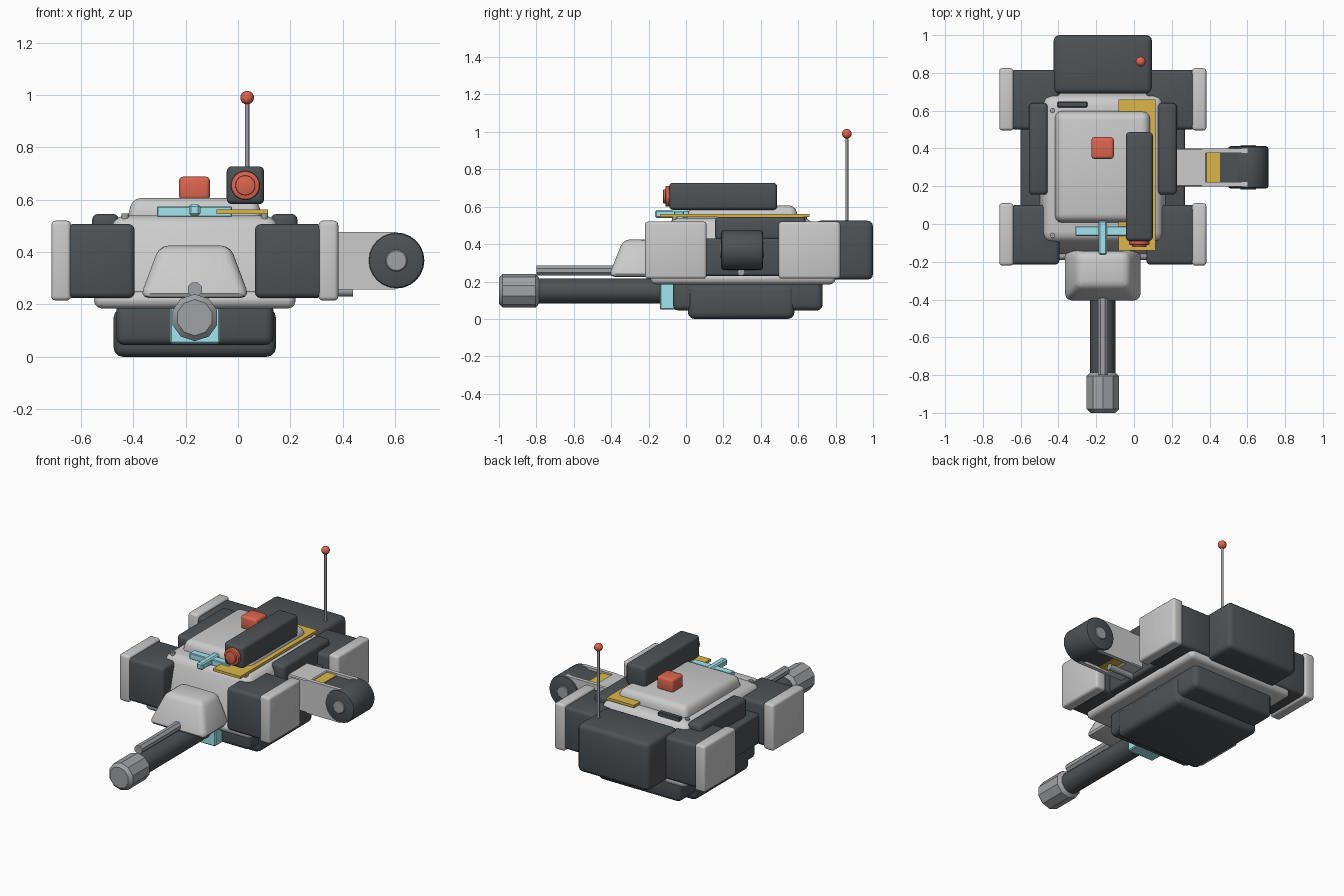
import bpy, bmesh, math
from mathutils import Matrix, Vector

if "Cube" in bpy.data.objects:
    bpy.data.objects.remove(bpy.data.objects["Cube"])

CX = -0.165  # hull centre line


def mat(name, rgb):
    m = bpy.data.materials.new(name)
    m.diffuse_color = (*rgb, 1)
    m.use_nodes = True
    m.node_tree.nodes["Principled BSDF"].inputs["Base Color"].default_value = m.diffuse_color
    return m


DARK = mat("dark", (0.075, 0.085, 0.093))
STEEL = mat("steel", (0.35, 0.36, 0.38))
RED = mat("red", (0.72, 0.13, 0.08))
CYAN = mat("cyan", (0.36, 0.78, 0.86))
GOLD = mat("gold", (0.72, 0.47, 0.07))


def finish(name, bm, material, bevel, seg, limit=50):
    if bevel:
        bm.normal_update()
        edges = [e for e in bm.edges if e.calc_face_angle(0) > math.radians(limit)]
        bmesh.ops.bevel(bm, geom=edges, offset=bevel, segments=seg, profile=0.5, affect='EDGES')
    bmesh.ops.recalc_face_normals(bm, faces=bm.faces)
    me = bpy.data.meshes.new(name)
    bm.to_mesh(me)
    bm.free()
    for p in me.polygons:
        p.use_smooth = True
    me.set_sharp_from_angle(angle=math.radians(32))
    if material:
        me.materials.append(material)
    ob = bpy.data.objects.new(name, me)
    bpy.context.collection.objects.link(ob)
    return ob


def block(name, x, y, z, material=None, bevel=0.0, seg=3, top=(0, 0, 0, 0)):
    """Box from ranges; top = inward shift of the top face at -x, +x, -y, +y."""
    bm = bmesh.new()
    bmesh.ops.create_cube(bm, size=1)
    for v in bm.verts:
        i, j, k = (int(c > 0) for c in v.co)
        p = Vector((x[i], y[j], z[k]))
        if k:
            p.x += -top[1] if i else top[0]
            p.y += -top[3] if j else top[2]
        v.co = p
    return finish(name, bm, material, bevel, seg, 40)


def rod(name, a, b, r, material=None, sides=24, bevel=0.0, seg=2, spin=0.0):
    a, b = Vector(a), Vector(b)
    bm = bmesh.new()
    bmesh.ops.create_cone(bm, cap_ends=True, segments=sides, radius1=r, radius2=r, depth=(b - a).length)
    m = Matrix.Translation((a + b) / 2) @ (b - a).to_track_quat('Z', 'Y').to_matrix().to_4x4()
    bm.transform(m @ Matrix.Rotation(spin, 4, 'Z'))
    return finish(name, bm, material, bevel, seg)


# Underside and hull
block("belly_upper", (-0.465, 0.135), (-0.07, 0.73), (0.045, 0.21), DARK, 0.03)
block("belly_lower", (-0.475, 0.145), (0.01, 0.58), (0, 0.185), DARK, 0.035)
block("skirt_plate", (-0.55, 0.22), (-0.19, 0.8), (0.185, 0.25), None, 0.03)
block("hull", (-0.54, 0.21), (-0.17, 0.76), (0.215, 0.54), None, 0.045, 3, (0.065, 0.065, 0.085, 0.09))
block("roof_plate", (-0.425, 0.095), (0.0, 0.605), (0.51, 0.607), None, 0.035, 3, (0.02, 0.02, 0.02, 0.02))
block("hull_side_core", (-0.6, 0.27), (0.0, 0.6), (0.23, 0.43), DARK, 0.015)
block("rear_box", (-0.425, 0.095), (0.69, 1.0), (0.21, 0.525), DARK, 0.03)

# Corner pods, armour pads and side rails, mirrored about the centre line
for s, side in ((-1, "left"), (1, "right")):
    def span(a, b):
        return tuple(sorted((CX + s * a, CX + s * b)))
    for y0, end in ((-0.22, "front"), (0.495, "rear")):
        block(f"{end}_{side}_pod", span(0.23, 0.49), (y0 + 0.005, y0 + 0.32), (0.225, 0.507), DARK, 0.022)
        block(f"{end}_{side}_armour_pad", span(0.473, 0.548), (y0, y0 + 0.33), (0.215, 0.52), None, 0.016)
    block(f"{side}_rail", span(0.29, 0.392), (0.155, 0.64), (0.42, 0.546), DARK, 0.022)
    for y, end in ((-0.06, "front"), (0.6, "rear")):
        x = CX + s * 0.266
        rod(f"{end}_{side}_bolt", (x, y, 0.51), (x, y, 0.548), 0.014, STEEL, 12)

# Main gun
block("mantlet", (-0.375, 0.045), (-0.415, -0.13), (0.225, 0.425), None, 0.035, 3, (0.075, 0.075, 0.08, 0.02))
rod("barrel", (CX, -0.82, 0.15), (CX, -0.05, 0.15), 0.067, DARK, 16)
rod("muzzle", (CX, -1.0, 0.15), (CX, -0.785, 0.15), 0.09, STEEL, 10, 0.02, 1)
rod("coaxial_tube", (CX, -0.8, 0.258), (CX, -0.3, 0.258), 0.029, STEEL, 8, 0, 1, math.pi / 8)
block("gun_cradle", (-0.26, -0.068), (-0.14, 0.0), (0.05, 0.2), CYAN, 0.006, 1)

# Roof fittings
block("gold_strip", (-0.083, 0.115), (-0.14, 0.66), (0.545, 0.562), GOLD)
block("cross_bar", (-0.31, -0.022), (-0.063, -0.012), (0.535, 0.575), CYAN, 0.004, 1)
block("cross_stem", (-0.187, -0.144), (-0.165, 0.018), (0.54, 0.583), CYAN, 0.008, 1)
block("roof_button", (-0.225, -0.107), (0.345, 0.46), (0.6, 0.688), RED, 0.015)
block("rear_handle", (-0.405, -0.247), (0.618, 0.648), (0.525, 0.56), DARK, 0.004, 1)
block("sensor_pod", (-0.043, 0.1), (-0.09, 0.487), (0.583, 0.728), DARK, 0.02)
rod("sensor_lens", (0.028, -0.11, 0.655), (0.028, -0.06, 0.655), 0.055, RED, 24, 0.006)
rod("sensor_lens_centre", (0.028, -0.122, 0.655), (0.028, -0.09, 0.655), 0.038, RED, 24, 0.004)

# Antenna
rod("antenna", (0.035, 0.86, 0.5), (0.035, 0.86, 0.98), 0.008, STEEL, 12)
bm = bmesh.new()
bmesh.ops.create_uvsphere(bm, u_segments=20, v_segments=12, radius=0.026)
bm.transform(Matrix.Translation((0.035, 0.86, 0.99)))
finish("antenna_tip", bm, RED, 0, 1)

# Side arm with drum
block("arm", (0.1, 0.385), (0.198, 0.4), (0.258, 0.476), None, 0.006, 1)
for y0, n in ((0.198, "front"), (0.375, "rear")):
    block(f"arm_{n}_prong", (0.36, 0.6), (y0, y0 + 0.025), (0.258, 0.476), None)
block("arm_gold_band", (0.38, 0.455), (0.22, 0.38), (0.27, 0.466), GOLD)
block("arm_neck", (0.45, 0.6), (0.22, 0.38), (0.275, 0.46), DARK)
rod("drum", (0.605, 0.188, 0.368), (0.605, 0.412, 0.368), 0.107, DARK, 24, 0.014)
rod("drum_hub", (0.605, 0.182, 0.368), (0.605, 0.418, 0.368), 0.042, STEEL, 16, 0.004, 1)
rod("arm_pipe", (0.1, 0.295, 0.25), (0.44, 0.295, 0.25), 0.02, STEEL, 12)
